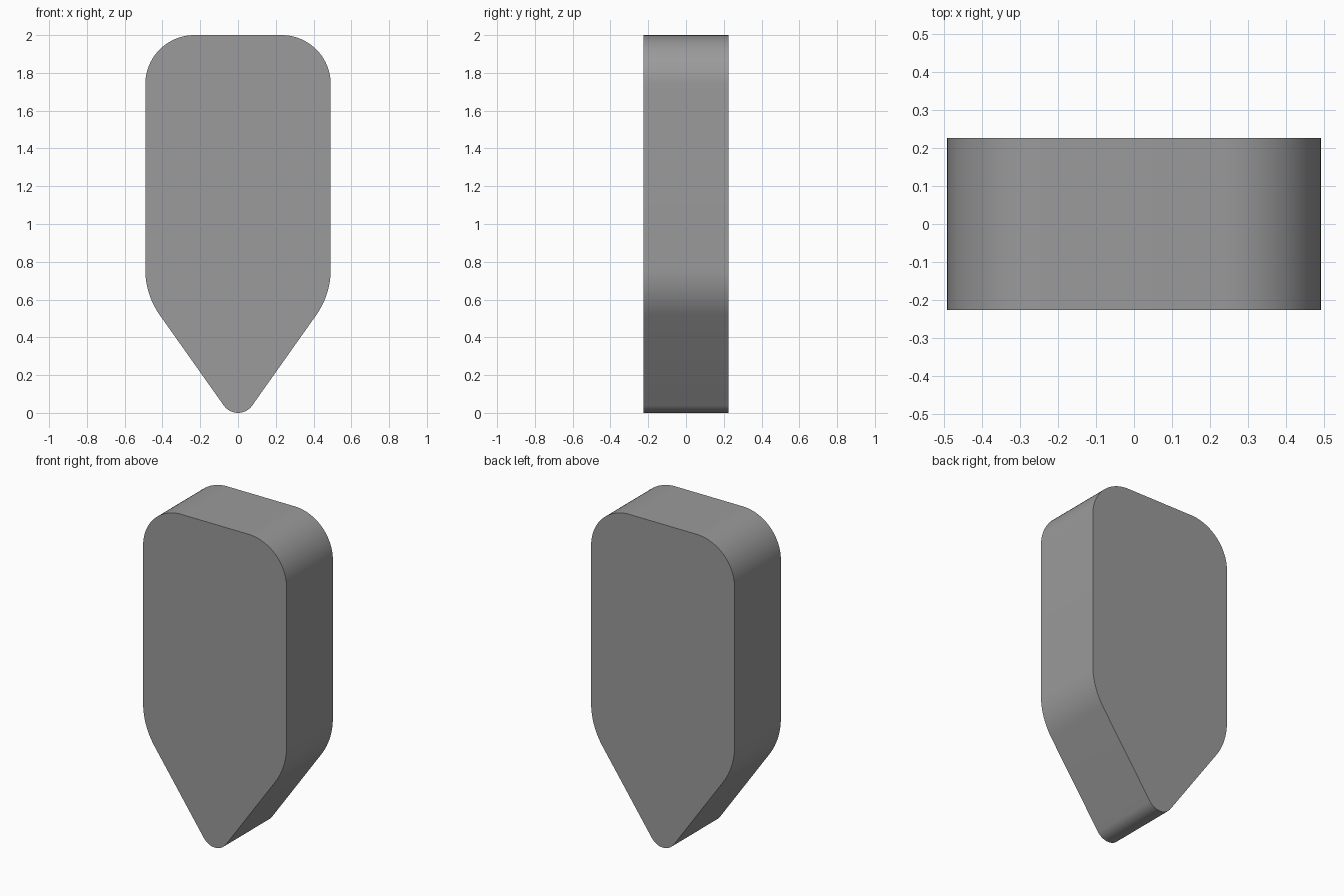
import bpy, bmesh
from math import sin, cos, radians

if "Cube" in bpy.data.objects:
    bpy.data.objects.remove(bpy.data.objects["Cube"])

HALF_W, HALF_D, TOP = 0.491, 0.226, 2.0
SLANT = 35.2  # taper angle from vertical, degrees


def arc(cx, cz, r, a0, a1, n):
    """Points on an arc in the XZ plane, angles in degrees."""
    return [(cx + r * cos(radians(a0 + (a1 - a0) * i / n)),
             cz + r * sin(radians(a0 + (a1 - a0) * i / n))) for i in range(n + 1)]


# Right half of the outline: rounded tip, shoulder bend, top corner
half = arc(0, 0.092, 0.092, -90, -SLANT, 10)
half += arc(HALF_W - 0.42, 0.76, 0.42, -SLANT, 0, 12)
half += arc(HALF_W - 0.26, TOP - 0.26, 0.26, 0, 90, 20)
outline = half + [(-x, z) for x, z in reversed(half[1:])]

# Pointed slab: outline face extruded through the depth
bm = bmesh.new()
face = bm.faces.new([bm.verts.new((x, -HALF_D, z)) for x, z in outline])
ext = bmesh.ops.extrude_face_region(bm, geom=[face], use_keep_orig=True)
moved = [v for v in ext["geom"] if isinstance(v, bmesh.types.BMVert)]
bmesh.ops.translate(bm, verts=moved, vec=(0, 2 * HALF_D, 0))
bmesh.ops.recalc_face_normals(bm, faces=bm.faces)
mesh = bpy.data.meshes.new("pointed_slab")
bm.to_mesh(mesh)
bm.free()
slab = bpy.data.objects.new("pointed_slab", mesh)
bpy.context.collection.objects.link(slab)

# Dark grey colour
grey = bpy.data.materials.new("dark_grey")
grey.diffuse_color = (0.325, 0.325, 0.325, 1)
grey.use_nodes = True
grey.node_tree.nodes["Principled BSDF"].inputs["Base Color"].default_value = grey.diffuse_color
mesh.materials.append(grey)

# Smooth rim, crisp front and back edges
bpy.context.view_layer.objects.active = slab
slab.select_set(True)
bpy.ops.object.shade_smooth_by_angle(angle=radians(30))
